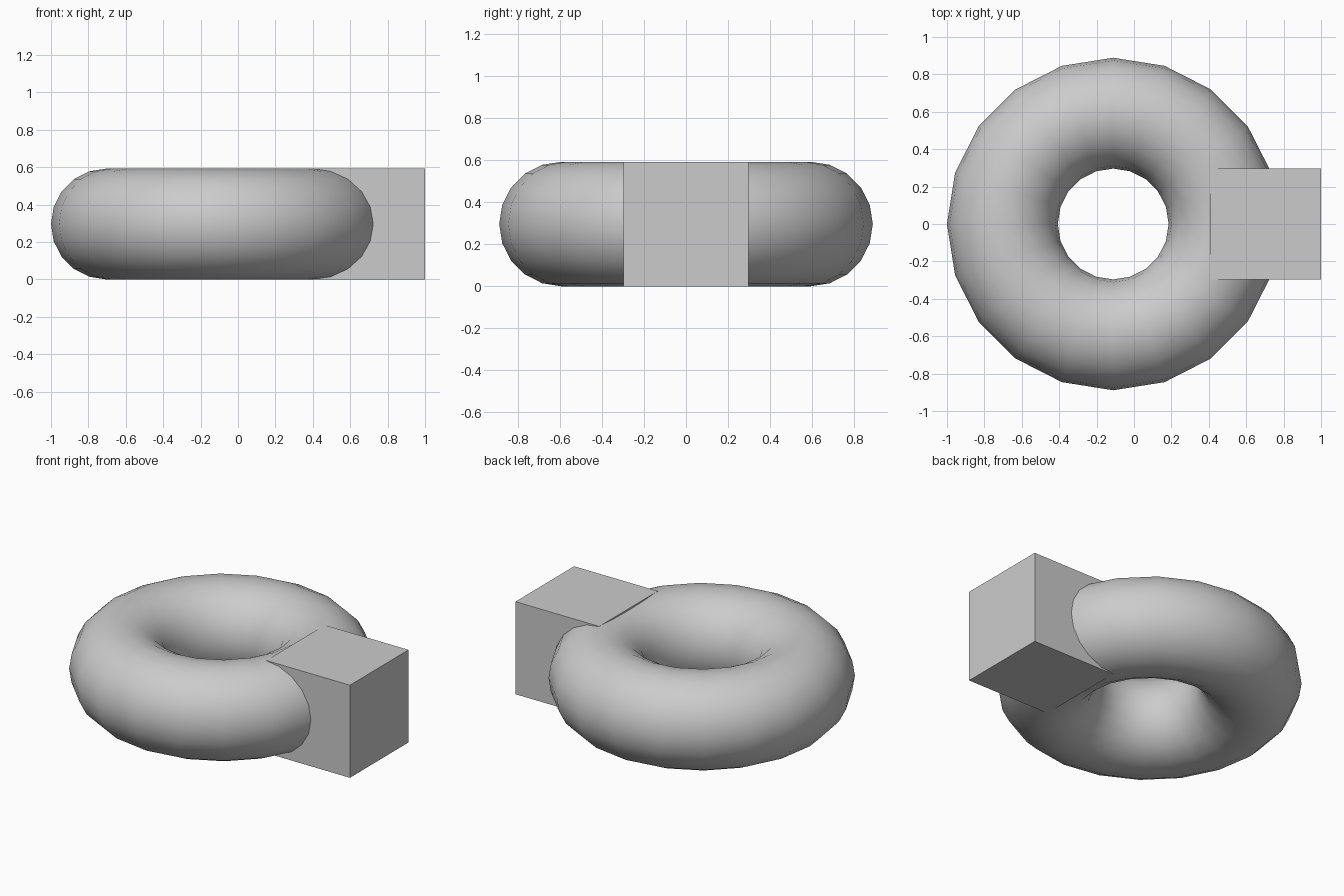
import bpy

if "Cube" in bpy.data.objects:
    bpy.data.objects.remove(bpy.data.objects["Cube"])

UNIT = 2 / 6.75  # tube radius, also half the block size

# Smooth ring lying flat on the ground
bpy.ops.mesh.primitive_torus_add(
    major_segments=20, minor_segments=20,
    major_radius=2 * UNIT, minor_radius=UNIT,
    location=(-1 + 3 * UNIT, 0, UNIT))
ring = bpy.context.object
ring.name = "ring"
bpy.ops.object.shade_smooth()

# Sharp-edged block set into the side of the ring
bpy.ops.mesh.primitive_cube_add(size=2 * UNIT, location=(1 - UNIT, 0, UNIT))
bpy.context.object.name = "side_block"
